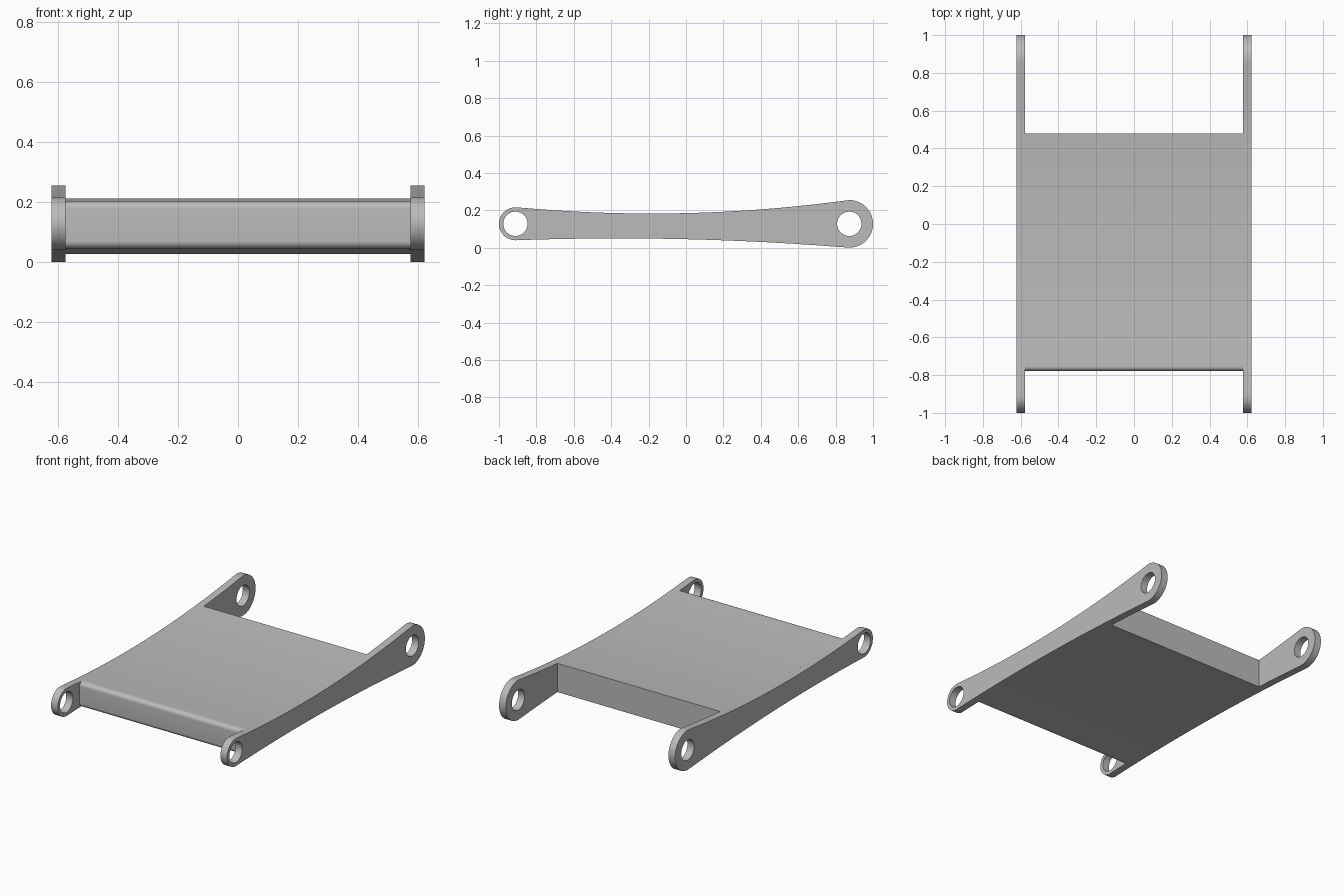
import bpy, bmesh
from math import pi, sin, cos, radians
from mathutils import Matrix

cube = bpy.data.objects.get("Cube")
if cube:
    bpy.data.objects.remove(cube, do_unlink=True)

grey = bpy.data.materials.new("satin_grey")
grey.use_nodes = True
grey.diffuse_color = (0.5, 0.5, 0.5, 1)
grey.node_tree.nodes["Principled BSDF"].inputs["Base Color"].default_value = (0.5, 0.5, 0.5, 1)

# Side profile, as (y, z): two eyes joined by waisted edges
AXIS_Z = 0.128
FRONT_Y, FRONT_R = -0.912, 0.088
BACK_Y, BACK_R = 0.873, 0.127
HOLE_R = 0.065
ARM_IN, ARM_OUT = 0.576, 0.623


def top(y):
    return 0.183 + 0.0645 * (y + 0.185) ** 2


def bottom(y):
    return 0.05 - 0.0328 * (y + 0.36) ** 2


def arc(y, z, r, start, end, n=32):
    angles = [radians(start + (end - start) * i / n) for i in range(n + 1)]
    return [(y + r * cos(a), z + r * sin(a)) for a in angles]


def edge(func, y0, y1, n=40):
    ys = [y0 + (y1 - y0) * i / n for i in range(n + 1)]
    return [(y, func(y)) for y in ys]


def plate(name, loops, x0, x1):
    """Fill closed y-z loops (later loops are holes) and extrude from x0 to x1."""
    curve = bpy.data.curves.new(name + "_profile", 'CURVE')
    curve.dimensions = '2D'
    curve.fill_mode = 'BOTH'
    curve.extrude = (x1 - x0) / 2
    for loop in loops:
        spline = curve.splines.new('POLY')
        spline.points.add(len(loop) - 1)
        for point, (y, z) in zip(spline.points, loop):
            point.co = (y, z, 0, 1)
        spline.use_cyclic_u = True
    helper = bpy.data.objects.new(name + "_helper", curve)
    bpy.context.collection.objects.link(helper)
    bpy.context.view_layer.update()
    mesh = bpy.data.meshes.new_from_object(
        helper.evaluated_get(bpy.context.evaluated_depsgraph_get()))
    bpy.data.objects.remove(helper, do_unlink=True)

    # Turn the flat profile upright and weld it
    mesh.transform(Matrix(((0, 0, 1, (x0 + x1) / 2), (1, 0, 0, 0), (0, 1, 0, 0), (0, 0, 0, 1))))
    bm = bmesh.new()
    bm.from_mesh(mesh)
    bmesh.ops.remove_doubles(bm, verts=bm.verts, dist=1e-5)
    bmesh.ops.recalc_face_normals(bm, faces=bm.faces)
    bm.to_mesh(mesh)
    bm.free()
    mesh.materials.clear()
    mesh.materials.append(grey)
    obj = bpy.data.objects.new(name, mesh)
    bpy.context.collection.objects.link(obj)
    bpy.ops.object.select_all(action='DESELECT')
    obj.select_set(True)
    bpy.context.view_layer.objects.active = obj
    bpy.ops.object.shade_smooth_by_angle(angle=radians(30))
    return obj


# Side arms with a pivot hole in each eye
outline = (arc(FRONT_Y, AXIS_Z, FRONT_R, 90, 270)
           + edge(bottom, FRONT_Y, BACK_Y)[1:-1]
           + arc(BACK_Y, AXIS_Z, BACK_R, -90, 90)
           + edge(top, BACK_Y, FRONT_Y)[1:-1])
holes = [arc(y, AXIS_Z, HOLE_R, 0, 360, 48)[:-1] for y in (FRONT_Y, BACK_Y)]
plate("left_arm", [outline] + holes, ARM_IN, ARM_OUT)
plate("right_arm", [outline] + holes, -ARM_OUT, -ARM_IN)

# Centre panel following the arm edges, with a rounded front
P_FRONT, P_BACK, ROUND = -0.779, 0.478, 0.025
ry = P_FRONT + ROUND
panel = (arc(ry, top(ry) - ROUND, ROUND, 90, 180, 8)
         + arc(ry, bottom(ry) + ROUND, ROUND, 180, 270, 8)
         + edge(bottom, ry, P_BACK)[1:]
         + edge(top, P_BACK, ry)[:-1])
plate("centre_panel", [panel], -ARM_IN, ARM_IN)
